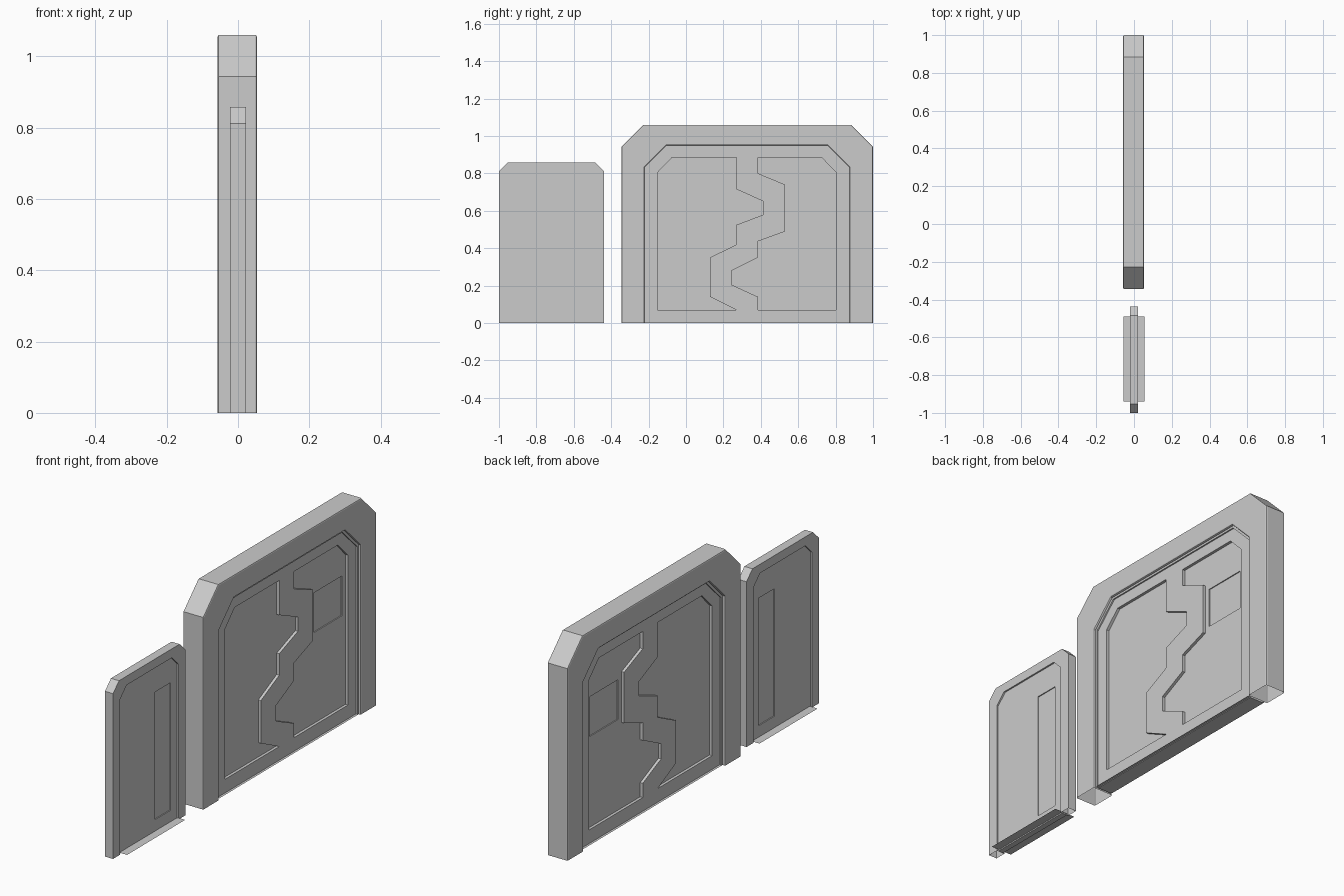
import bpy, bmesh, math

if "Cube" in bpy.data.objects:
    bpy.data.objects.remove(bpy.data.objects["Cube"])

def arch(y0, y1, top, ch, z0=0.0):
    """Doorway outline with chamfered upper corners, as (y, z) points."""
    return [(y0, z0), (y0, top - ch), (y0 + ch, top), (y1 - ch, top), (y1, top - ch), (y1, z0)]

def prism(name, pts, x0, x1, open_bottom=False, bevel=0.0):
    """Extrude a (y, z) outline from x0 to x1."""
    bm = bmesh.new()
    face = bm.faces.new([bm.verts.new((x0, y, z)) for y, z in pts])
    res = bmesh.ops.extrude_face_region(bm, geom=[face])
    for v in res["geom"]:
        if isinstance(v, bmesh.types.BMVert):
            v.co.x = x1
    bmesh.ops.recalc_face_normals(bm, faces=bm.faces)
    if open_bottom:
        low = [f for f in bm.faces if all(abs(v.co.z) < 1e-5 for v in f.verts)]
        bmesh.ops.delete(bm, geom=low, context='FACES')
    me = bpy.data.meshes.new(name)
    bm.to_mesh(me)
    bm.free()
    ob = bpy.data.objects.new(name, me)
    bpy.context.collection.objects.link(ob)
    if bevel:
        m = ob.modifiers.new("soft_edges", 'BEVEL')
        m.width, m.segments, m.limit_method = bevel, 2, 'ANGLE'
        m.angle_limit = math.radians(60)
    return ob

def engrave(target, pts, x):
    """Sink an outline into both faces of a slab, down to |x|."""
    for s in (-1, 1):
        cutter = prism("cutter", pts, s * x, s * 0.2)
        m = target.modifiers.new("cut", 'BOOLEAN')
        m.operation, m.solver, m.object = 'DIFFERENCE', 'EXACT', cutter
        bpy.context.view_layer.objects.active = target
        bpy.ops.object.modifier_apply(modifier=m.name)
        bpy.data.objects.remove(cutter)

def plate(name, y0, y1, hx, z):
    me = bpy.data.meshes.new(name)
    me.from_pydata([(-hx, y0, z), (-hx, y1, z), (hx, y1, z), (hx, y0, z)], [], [(0, 1, 2, 3)])
    bpy.context.collection.objects.link(bpy.data.objects.new(name, me))

# Large gate: outer frame, stepped inner lip and door slab
outer = arch(-0.345, 1.0, 1.06, 0.117)
opening = arch(-0.222, 0.875, 0.95, 0.118)
inner = arch(-0.212, 0.865, 0.94, 0.115)
prism("gate_frame", outer + opening[::-1], -0.057, 0.053, True, 0.006)
prism("gate_lip", opening + inner[::-1], -0.042, 0.042, True)
gate = prism("gate_door", inner, -0.035, 0.035)

# Interlocking zigzag recesses and small hatch
left = [(-0.152, 0.07), (0.27, 0.07), (0.128, 0.14), (0.128, 0.35), (0.27, 0.42),
        (0.27, 0.525), (0.415, 0.58), (0.415, 0.65), (0.27, 0.715), (0.27, 0.885),
        (-0.075, 0.885), (-0.152, 0.805)]
right = [(0.385, 0.07), (0.803, 0.07), (0.803, 0.805), (0.725, 0.885), (0.385, 0.885),
         (0.385, 0.80), (0.53, 0.74), (0.53, 0.49), (0.385, 0.437), (0.385, 0.35),
         (0.243, 0.28), (0.243, 0.205), (0.385, 0.14)]
hatch = [(0.558, 0.515), (0.777, 0.515), (0.777, 0.71), (0.558, 0.71)]
engrave(gate, left, 0.021)
engrave(gate, right, 0.021)
engrave(gate, hatch, 0.016)
plate("gate_threshold", -0.212, 0.865, 0.047, 0.003)

# Small side door: frame, slab with narrow slot, floor plate
s_inner = arch(-0.945, -0.493, 0.813, 0.05)
prism("side_frame", arch(-1.0, -0.438, 0.857, 0.046) + s_inner[::-1], -0.022, 0.022, True)
side = prism("side_door", s_inner, -0.014, 0.014)
engrave(side, [(-0.665, 0.062), (-0.542, 0.062), (-0.542, 0.688), (-0.665, 0.688)], 0.009)
plate("side_floor_plate", -0.94, -0.49, 0.056, 0.006)
